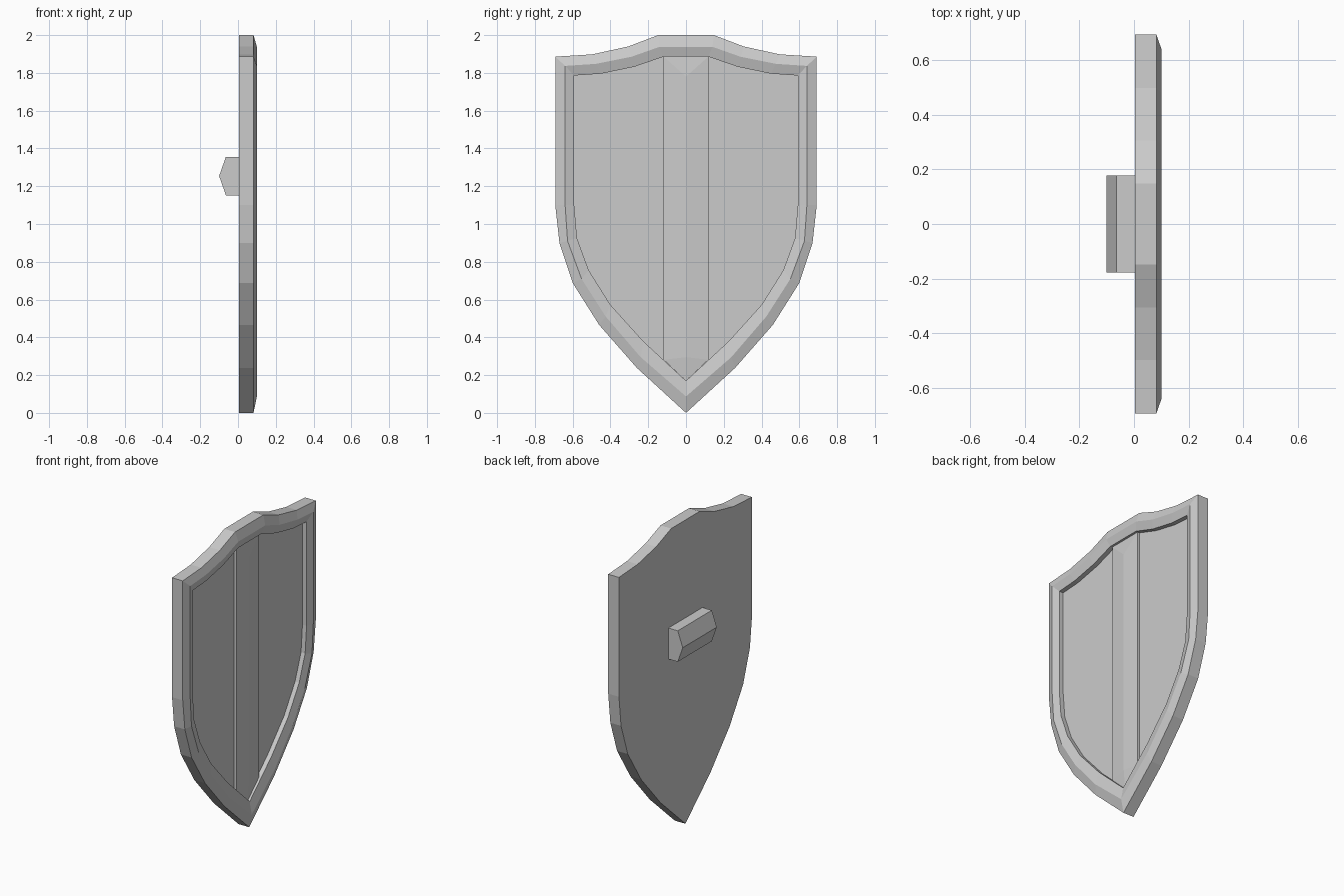
import bpy, bmesh

if "Cube" in bpy.data.objects:
    bpy.data.objects.remove(bpy.data.objects["Cube"])

# Half outlines in (y, z), top centre to bottom tip, for each loop of the rim
OUTER = [(.148, 2), (.305, 1.94), (.497, 1.898), (.692, 1.886), (.692, 1.10),
         (.67, .90), (.60, .688), (.46, .466), (.26, .238), (0, 0)]
RIDGE = [(.14, 1.938), (.29, 1.885), (.475, 1.848), (.64, 1.837), (.64, 1.10),
         (.627, .91), (.553, .71), (.425, .51), (.24, .295), (0, .087)]
INNER = [(.118, 1.886), (.275, 1.832), (.45, 1.796), (.592, 1.786), (.592, 1.10),
         (.577, .925), (.515, .755), (.40, .572), (.225, .378), (0, .17)]


def mirrored(half):
    return half + [(-y, z) for y, z in reversed(half) if y > 0]


def finish(name, bm):
    bmesh.ops.recalc_face_normals(bm, faces=bm.faces)
    mesh = bpy.data.meshes.new(name)
    bm.to_mesh(mesh)
    bm.free()
    obj = bpy.data.objects.new(name, mesh)
    bpy.context.collection.objects.link(obj)
    return obj


def bridge(bm, a, b):
    n = len(a)
    for i in range(n):
        j = (i + 1) % n
        bm.faces.new((a[i], a[j], b[j], b[i]))


# Shield body: back, side wall, bevelled rim and recessed front panel
bm = bmesh.new()
loops = []
for half, x in ((OUTER, .004), (OUTER, .082), (RIDGE, .10), (INNER, .085), (INNER, .055)):
    loops.append([bm.verts.new((x, y, z)) for y, z in mirrored(half)])
for a, b in zip(loops, loops[1:]):
    bridge(bm, a, b)
bm.faces.new(loops[0])
bm.faces.new(loops[-1])
finish("shield_body", bm)

# Raised centre strip with a shallow ridge and hipped ends
bm = bmesh.new()
outline = mirrored([(.118, 1.886), (.118, .281), (0, .17)])
base = [bm.verts.new((.05, y, z)) for y, z in outline]
edge = [bm.verts.new((.07, y, z)) for y, z in outline]
bridge(bm, base, edge)
bm.faces.new(base)
top = bm.verts.new((.08, 0, 1.78))
low = bm.verts.new((.08, 0, .295))
tr, br, tip, bl, tl = edge
for face in ((tr, br, low, top), (br, tip, low), (tip, bl, low), (bl, tl, top, low), (tl, tr, top)):
    bm.faces.new(face)
finish("centre_strip", bm)

# Grip on the back: five-sided profile extruded along y
bm = bmesh.new()
profile = [(.006, 1.152), (-.064, 1.152), (-.10, 1.254), (-.064, 1.356), (.006, 1.356)]
ends = [[bm.verts.new((x, y, z)) for x, z in profile] for y in (-.177, .177)]
bridge(bm, *ends)
for end in ends:
    bm.faces.new(end)
finish("back_grip", bm)
